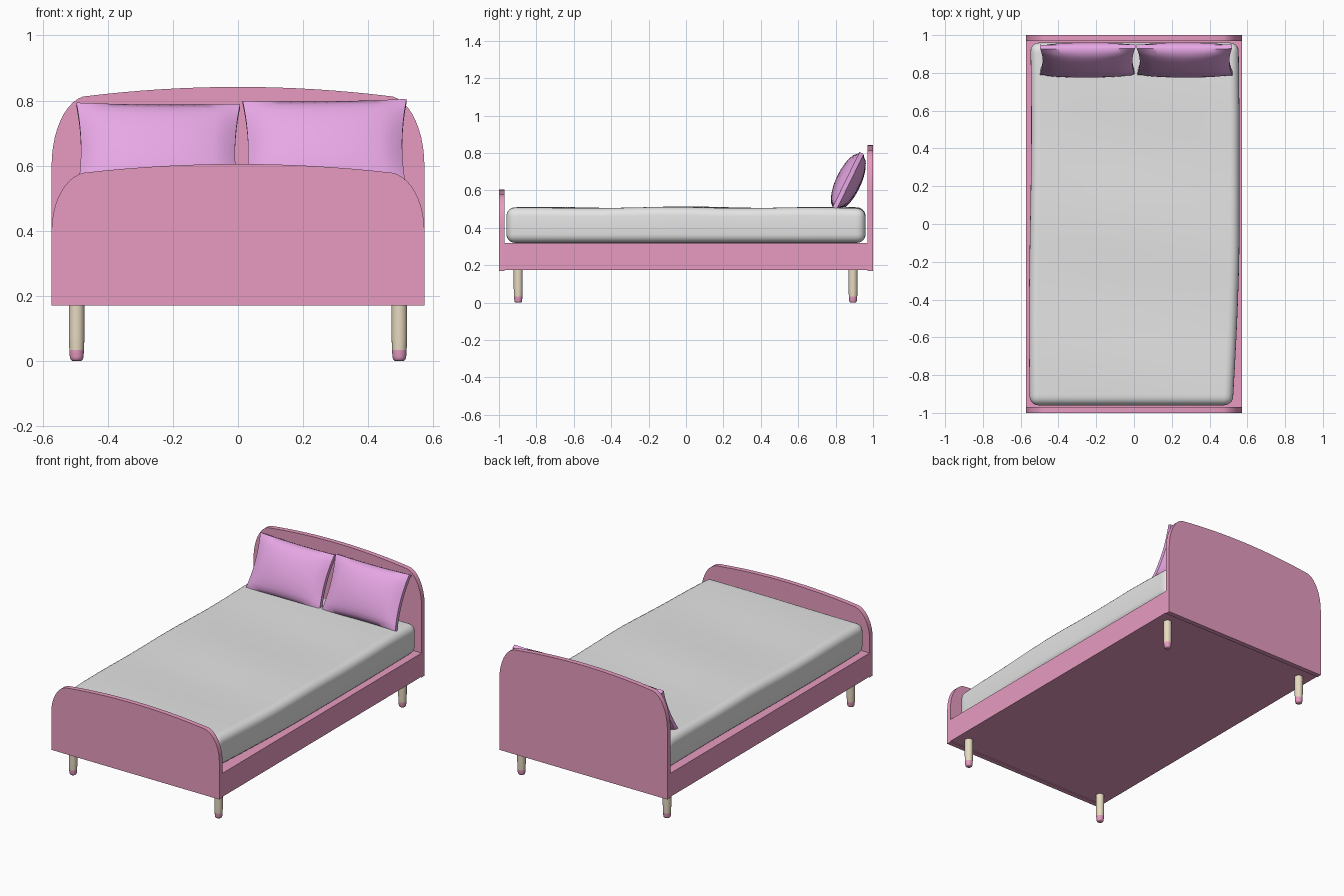
import bpy, bmesh, math
from mathutils import Matrix, Vector

cube = bpy.data.objects.get("Cube")
if cube:
    bpy.data.objects.remove(cube, do_unlink=True)


def material(name, rgb):
    m = bpy.data.materials.new(name)
    m.use_nodes = True
    m.diffuse_color = (*rgb, 1)
    m.node_tree.nodes["Principled BSDF"].inputs["Base Color"].default_value = (*rgb, 1)
    return m


PINK = material("pink paint", (0.80, 0.33, 0.53))
CREAM = material("cream wood", (0.83, 0.73, 0.55))
WHITE = material("white sheet", (0.78, 0.78, 0.78))
LILAC = material("lilac fabric", (0.89, 0.43, 0.87))


def add(name, bm, mats, smooth=None):
    bmesh.ops.recalc_face_normals(bm, faces=bm.faces)
    mesh = bpy.data.meshes.new(name)
    bm.to_mesh(mesh)
    bm.free()
    ob = bpy.data.objects.new(name, mesh)
    bpy.context.collection.objects.link(ob)
    for m in mats:
        mesh.materials.append(m)
    if smooth:
        bpy.ops.object.select_all(action='DESELECT')
        ob.select_set(True)
        bpy.context.view_layer.objects.active = ob
        bpy.ops.object.shade_smooth_by_angle(angle=math.radians(smooth))
    return ob


def box(x, y, z0, z1):
    bm = bmesh.new()
    mat = Matrix.Translation((0, 0, (z0 + z1) / 2)) @ Matrix.Diagonal((2 * x, 2 * y, z1 - z0, 1))
    bmesh.ops.create_cube(bm, size=1, matrix=mat)
    return bm


W = 0.573   # half width of the bed


# End boards: rounded shoulders under a shallow arched top
def board(name, y0, y1, spring, shoulder, crown):
    half = [(W, 0.17)]
    for i in range(11):
        t = math.pi / 2 * i / 10 * 0.9
        half.append((W - 0.115 * (1 - math.cos(t)), spring + (shoulder - spring) * math.sin(t)))
    sx, sz = half[-1]
    for i in range(1, 9):
        x = sx * (1 - i / 8)
        half.append((x, crown - (crown - sz) * (x / sx) ** 2))
    outline = half + [(-x, z) for x, z in reversed(half[:-1])]
    bm = bmesh.new()
    face = bm.faces.new([bm.verts.new((x, y0, z)) for x, z in outline])
    ext = bmesh.ops.extrude_face_region(bm, geom=[face])
    bmesh.ops.translate(bm, vec=(0, y1 - y0, 0),
                        verts=[v for v in ext["geom"] if isinstance(v, bmesh.types.BMVert)])
    add(name, bm, [PINK], 30)


board("headboard", 0.97, 1.0, 0.60, 0.815, 0.842)
board("footboard", -1.0, -0.97, 0.40, 0.58, 0.605)

# Base frame
add("bed_base", box(W, 0.972, 0.175, 0.32), [PINK])

# Mattress: rounded box with gently uneven sides and top
bm = box(0.55, 0.96, 0.32, 0.505)
bmesh.ops.bevel(bm, geom=bm.edges[:], offset=0.045, segments=5, profile=0.5, affect='EDGES')
for axis, reach in ((0, 0.5), (1, 0.9)):
    for i in range(-6, 7):
        p, n = Vector(), Vector()
        p[axis], n[axis] = reach * i / 6, 1
        bmesh.ops.bisect_plane(bm, geom=bm.verts[:] + bm.edges[:] + bm.faces[:],
                               plane_co=p, plane_no=n)
for v in bm.verts:
    x, y, z = v.co
    if x > 0:
        v.co.x += 0.008 - 0.045 * max(0, -y - 0.1) ** 1.5 - 0.012 * max(0, y - 0.6)
    else:
        v.co.x += 0.006 * math.sin(3 * y)
    if z > 0.41:
        v.co.z += 0.006 * math.cos(8 * y + 1.5 * x) * math.cos(2 * x) + 0.004 * (1 - y * y)
add("mattress", bm, [WHITE], 60)


# Pillows: puffed cushions with flared corners, leaning on the headboard
def pillow(name, x, z, roll, yaw):
    bm = bmesh.new()
    bmesh.ops.create_cube(bm, size=2)
    side = [e for e in bm.edges if abs(e.verts[0].co.y - e.verts[1].co.y) < 0.1]
    bmesh.ops.subdivide_edges(bm, edges=side, cuts=13, use_grid_fill=True)
    for v in bm.verts:
        u, s, w = v.co
        puff = max(0, (1 - u * u) * (1 - w * w)) ** 0.55
        v.co = (0.252 * u * (1 - 0.06 * (1 - w * w)),
                s * (0.012 + 0.053 * puff),
                0.163 * w * (1 - 0.03 * (1 - u * u)))
    turn = (Matrix.Rotation(math.radians(yaw), 4, 'Z')
            @ Matrix.Rotation(math.radians(-26), 4, 'X')
            @ Matrix.Rotation(math.radians(roll), 4, 'Y'))
    bmesh.ops.transform(bm, verts=bm.verts, matrix=Matrix.Translation((x, 0.868, z)) @ turn)
    add(name, bm, [LILAC], 50)


pillow("right_pillow", -0.246, 0.640, 0.5, 0.5)
pillow("left_pillow", 0.268, 0.650, -0.8, -0.5)

# Legs: turned posts with painted, rounded tips
PROFILE = [(0.014, 0), (0.019, 0.004), (0.021, 0.012), (0.0225, 0.033), (0.024, 0.075), (0.024, 0.176)]
SIDES = 20
for yname, y in (("front", -0.897), ("back", 0.893)):
    for xname, x in (("right", -0.496), ("left", 0.496)):
        bm = bmesh.new()
        rings = [[bm.verts.new((x + r * math.cos(math.tau * k / SIDES),
                                y + r * math.sin(math.tau * k / SIDES), z))
                  for k in range(SIDES)] for r, z in PROFILE]
        for a, b in zip(rings, rings[1:]):
            for k in range(SIDES):
                j = (k + 1) % SIDES
                bm.faces.new((a[k], a[j], b[j], b[k]))
        bm.faces.new(rings[0])
        bm.faces.new(rings[-1])
        for f in bm.faces:
            f.material_index = int(f.calc_center_median().z < 0.03)
        add(f"{yname}_{xname}_leg", bm, [CREAM, PINK], 40)
